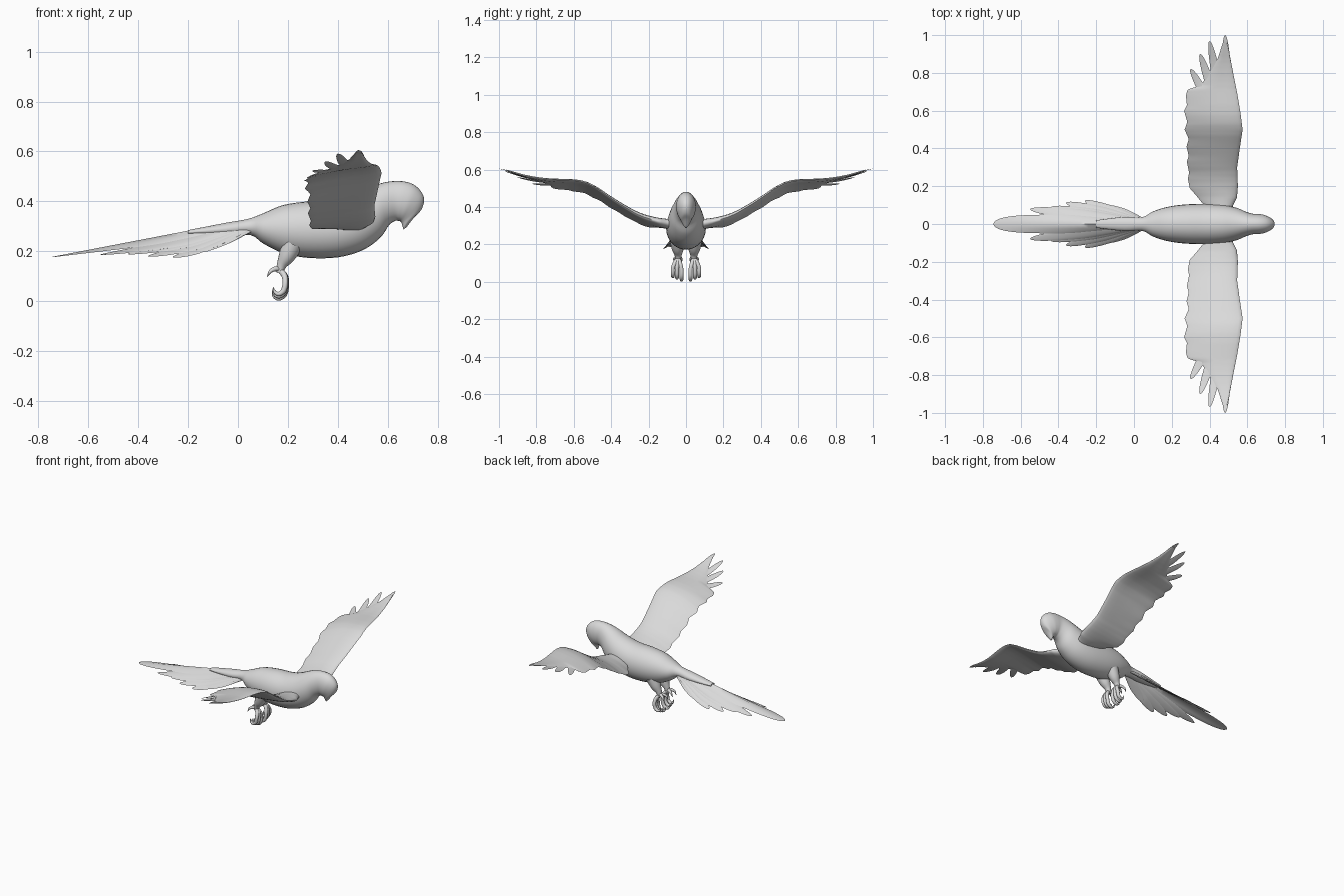
import bpy, bmesh, math
from mathutils import Vector

if "Cube" in bpy.data.objects:
    bpy.data.objects.remove(bpy.data.objects["Cube"])

plumage = bpy.data.materials.new("light grey plumage")
plumage.diffuse_color = (0.7, 0.7, 0.7, 1)
plumage.use_nodes = True
plumage.node_tree.nodes["Principled BSDF"].inputs["Base Color"].default_value = plumage.diffuse_color


def smooth(rows, n):
    """Catmull-Rom interpolation through rows of numbers, n steps per span."""
    out = []
    for i in range(len(rows) - 1):
        a, b, c, d = (rows[max(i - 1, 0)], rows[i], rows[i + 1], rows[min(i + 2, len(rows) - 1)])
        for k in range(n):
            t = k / n
            out.append([q + 0.5 * t * (r - p + t * (2 * p - 5 * q + 4 * r - s + t * (3 * (q - r) + s - p)))
                        for p, q, r, s in zip(a, b, c, d)])
    return out + [list(rows[-1])]


def lerp(table, v):
    """Piecewise linear lookup in (key, value) pairs."""
    for (a, p), (b, q) in zip(table, table[1:]):
        if v <= b:
            return p + (q - p) * max(0, (v - a) / (b - a))
    return table[-1][1]


def loft(bm, rings):
    """Skin closed rings and cap both ends."""
    vs = [[bm.verts.new(p) for p in ring] for ring in rings]
    n = len(vs[0])
    for a, b in zip(vs, vs[1:]):
        for i in range(n):
            bm.faces.new((a[i], a[(i + 1) % n], b[(i + 1) % n], b[i]))
    bm.faces.new(vs[0])
    bm.faces.new(vs[-1])


def finish(bm, name, angle=60):
    bmesh.ops.recalc_face_normals(bm, faces=bm.faces[:])
    me = bpy.data.meshes.new(name)
    bm.to_mesh(me)
    bm.free()
    me.materials.append(plumage)
    ob = bpy.data.objects.new(name, me)
    bpy.context.collection.objects.link(ob)
    bpy.ops.object.select_all(action='DESELECT')
    ob.select_set(True)
    bpy.context.view_layer.objects.active = ob
    bpy.ops.object.shade_smooth_by_angle(angle=math.radians(angle))


def tube(bm, pts, n=10):
    """Tapered tube through (x, y, z, radius) points."""
    rows = smooth(pts, 4)
    rings = []
    for i, r in enumerate(rows):
        tan = Vector(rows[min(i + 1, len(rows) - 1)][:3]) - Vector(rows[max(i - 1, 0)][:3])
        u = tan.cross(Vector((0, 1, 0))).normalized()
        v = tan.cross(u).normalized()
        rings.append([Vector(r[:3]) + r[3] * (u * math.cos(a) + v * math.sin(a))
                      for a in (2 * math.pi * k / n for k in range(n))])
    loft(bm, rings)


def feather(bm, base, tip, width, height, thick, power=3, lift=0):
    """Thin lens-shaped blade laid on the surface height(x, y)."""
    base, tip = Vector(base), Vector(tip)
    axis = tip - base
    side = Vector((-axis.y, axis.x)).normalized()
    rings = []
    for i in range(25):
        u = 1 - (1 - i / 24) ** 1.4
        s = min(u / 0.6, 1)
        w = width * (0.45 + 0.55 * s * s * (3 - 2 * s)) * math.sqrt(max(1 - u ** power, 0.002))
        ring = []
        for k in range(12):
            a = 2 * math.pi * k / 12
            p = base + axis * u + side * w * math.cos(a)
            ring.append((p.x, p.y, height(p.x, p.y) + lift + thick * (1.1 - u) * math.sin(a)))
        rings.append(ring)
    loft(bm, rings)


# Body, head and hooked beak: top x, top z, bottom x, bottom z, half width
profile = [(-.2, .285, -.2, .268, .02), (-.05, .314, -.05, .262, .038), (.04, .33, .05, .265, .037),
           (.1, .352, .1, .232, .066), (.18, .385, .18, .193, .091), (.28, .4, .28, .174, .104),
           (.38, .405, .4, .176, .106), (.46, .425, .5, .205, .1), (.52, .452, .57, .255, .085),
           (.57, .472, .605, .305, .067), (.62, .481, .63, .322, .055), (.67, .479, .642, .322, .053),
           (.71, .463, .65, .32, .05), (.738, .432, .653, .316, .042), (.745, .4, .656, .31, .034),
           (.733, .365, .658, .303, .027), (.705, .335, .66, .296, .019), (.676, .298, .664, .288, .006)]
bm = bmesh.new()
rings = []
for tx, tz, bx, bz, w in smooth(profile, 4):
    ring = []
    for k in range(28):
        a = 2 * math.pi * k / 28
        f = 0.5 + 0.5 * math.cos(a)
        ring.append((bx + (tx - bx) * f, w * math.sin(a), bz + (tz - bz) * f))
    rings.append(ring)
loft(bm, rings)
finish(bm, "body")


# Tail: long central feather with shorter ones stepped down each side
def tail_z(x, y):
    return .312 + .181 * x - min(max((x + .8) * 1.1, .08), .7) * abs(y)


bm = bmesh.new()
feather(bm, (.07, 0), (-.745, 0), .05, tail_z, .009, 9)
for s in (1, -1):
    for i, (x, y, w) in enumerate([(-.55, .078, .03), (-.44, .088, .028), (-.36, .112, .026),
                                   (-.26, .122, .024), (-.15, .095, .024)]):
        feather(bm, (.07, s * .012), (x, s * y), w, tail_z, .009, 4, -.004 * (i + 1))
finish(bm, "tail_feathers")

# Wing tables keyed by span position
lead_x = [(.04, .51), (.1, .525), (.14, .545), (.2, .55), (.3, .546), (.4, .56), (.5, .575),
          (.6, .562), (.7, .545), (.8, .525), (.9, .506), (1, .485)]
trail_x = [(.04, .39), (.1, .37), (.15, .33), (.19, .295), (.24, .285), (.27, .292), (.33, .28),
           (.36, .29), (.41, .278), (.45, .29), (.5, .268), (.54, .282), (.6, .265), (.63, .28),
           (.68, .275), (.715, .285), (.73, .35), (.78, .385), (.84, .42), (.88, .445), (.96, .47)]
top_z = [(.04, .335), (.15, .348), (.25, .375), (.32, .413), (.4, .462), (.5, .53), (.55, .547),
         (.6, .554), (.75, .556), (.85, .57), (1, .612)]
half_t = [(.04, .03), (.12, .026), (.3, .018), (.6, .011), (.95, .004)]


def wing_z(x, y):
    y = abs(y)
    d = max(lerp(lead_x, y) - x, 0)
    z = sum(lerp(top_z, y + o) for o in (-.03, 0, .03)) / 3
    return z - lerp(half_t, y) - .2 * d + .012 * math.sin(math.pi * min(d / .3, 1))


for s, label in ((1, "left"), (-1, "right")):
    # Main wing surface with a rounded leading edge and scalloped rear
    bm = bmesh.new()
    rings = []
    for i in range(93):
        y = .04 + .01 * i
        xl, xt, t = lerp(lead_x, y), lerp(trail_x, y), lerp(half_t, y)
        ring = []
        for k in range(24):
            a = 2 * math.pi * k / 24
            c = 0.5 - 0.5 * math.cos(a)
            x = xl + (xt - xl) * c
            h = t * 2.2 * math.sqrt(c) * (1 - c) + .003 * abs(math.sin(a))
            ring.append((x, s * y, wing_z(x, y) + math.copysign(min(h, t), math.sin(a))))
        rings.append(ring)
    loft(bm, rings)
    # Fingered flight feathers at the tip
    for x, y, w in ((.30, .82, .024), (.35, .9, .025), (.4, .968, .025), (.482, 1, .024)):
        feather(bm, (.45 + (x - .3) * .3, s * .55), (x, s * y), w, wing_z, .005, 4)
    finish(bm, label + "_wing")

    # Leg with gripping front toes and short rear toes
    bm = bmesh.new()
    tube(bm, [(.22, s * .046, .23, .042), (.195, s * .044, .18, .033),
              (.175, s * .042, .145, .02), (.166, s * .042, .112, .013)], 14)
    for y, g in ((.024, 1), (.048, .92), (.07, .84)):
        toe = [(.166, .125, .011), (.188, .102, .012), (.194, .066, .011), (.186, .028, .011),
               (.163, .011, .009), (.143, .022, .006), (.137, .044, .001)]
        tube(bm, [(.166 + (x - .166) * g, s * (.042 + (y - .042) * min(i / 2, 1)),
                   .125 + (z - .125) * g, r) for i, (x, z, r) in enumerate(toe)])
    for y in (.025, .062):
        tube(bm, [(.17, s * .042, .128, .01), (.15, s * (y + .042) / 2, .13, .01),
                  (.13, s * y, .12, .007), (.117, s * y, .098, .001)])
    finish(bm, label + "_leg")
